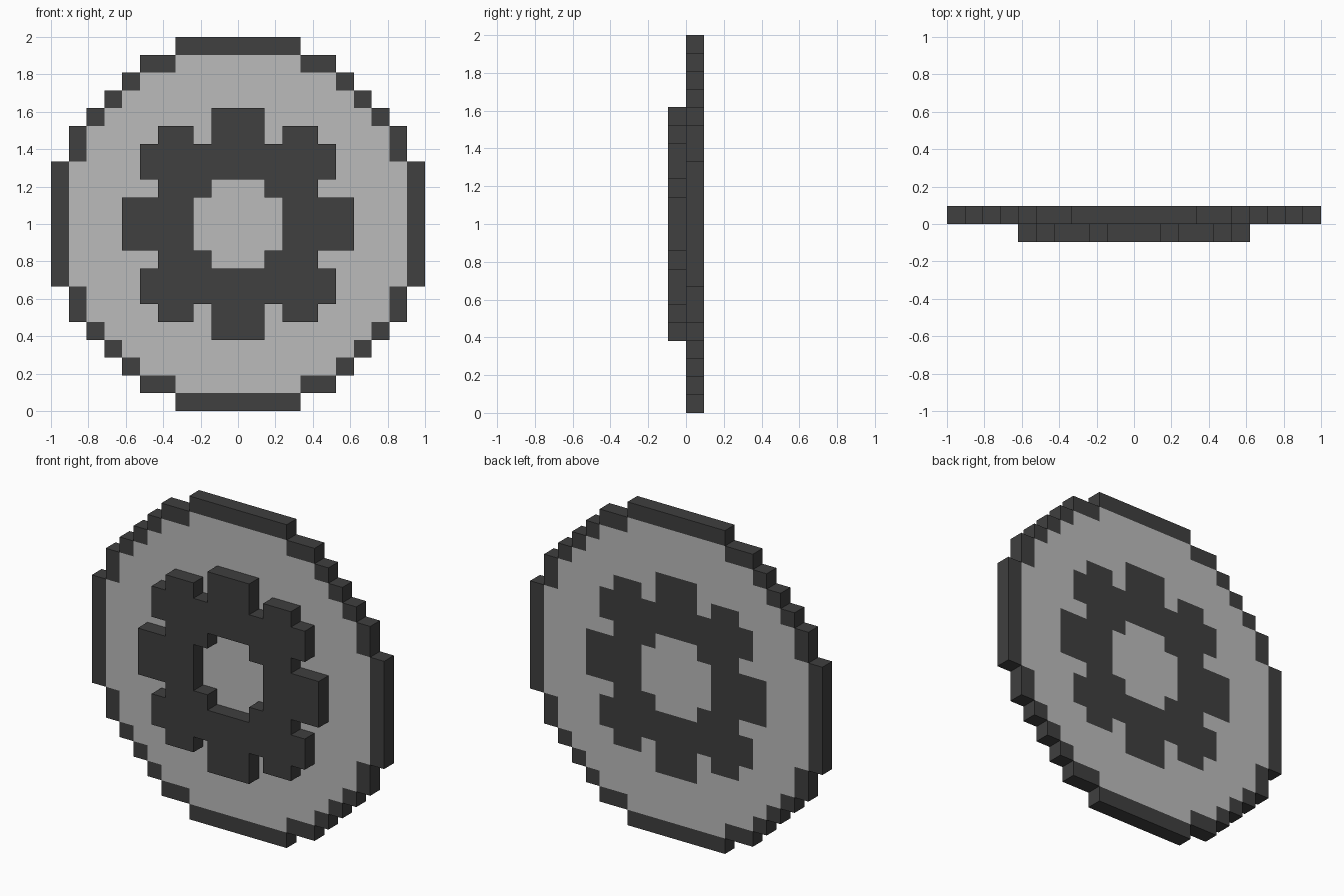
import bpy, bmesh

cube = bpy.data.objects.get("Cube")
if cube:
    bpy.data.objects.remove(cube, do_unlink=True)

U = 2 / 21                      # size of one block; the wheel is 21 blocks wide


def material(name, value):
    m = bpy.data.materials.new(name)
    m.use_nodes = True
    col = (value, value, value, 1)
    m.diffuse_color = col
    bsdf = next(n for n in m.node_tree.nodes if n.type == 'BSDF_PRINCIPLED')
    bsdf.inputs["Base Color"].default_value = col
    return m


dark = material("dark_grey", 0.05)
light = material("light_grey", 0.5)


def block_part(name, cells, y0, y1, mat):
    """Solid slab covering a set of (column, row) blocks between y0 and y1."""
    bm = bmesh.new()
    cache = {}

    def vert(x, y, z):
        key = (x, y, z)
        if key not in cache:
            cache[key] = bm.verts.new((x * U, y * U, 1 + z * U))
        return cache[key]

    def quad(*pts):
        bm.faces.new([vert(*p) for p in pts])

    for i, k in cells:
        a, b, c, d = i - .5, i + .5, k - .5, k + .5
        quad((a, y0, c), (b, y0, c), (b, y0, d), (a, y0, d))
        quad((a, y1, c), (a, y1, d), (b, y1, d), (b, y1, c))
        # walls only along the outline
        if (i - 1, k) not in cells:
            quad((a, y0, c), (a, y0, d), (a, y1, d), (a, y1, c))
        if (i + 1, k) not in cells:
            quad((b, y0, c), (b, y1, c), (b, y1, d), (b, y0, d))
        if (i, k - 1) not in cells:
            quad((a, y0, c), (a, y1, c), (b, y1, c), (b, y0, c))
        if (i, k + 1) not in cells:
            quad((a, y0, d), (b, y0, d), (b, y1, d), (a, y1, d))

    # merge flat faces, keeping one split line so rings stay simple polygons
    for e in bm.edges:
        e.seam = all(abs(v.co.x - U / 2) < 1e-4 for v in e.verts)
    bmesh.ops.dissolve_limit(bm, angle_limit=0.01, verts=bm.verts[:],
                             edges=bm.edges[:], delimit={'SEAM'})
    for e in bm.edges:
        e.seam = False
    me = bpy.data.meshes.new(name)
    bm.to_mesh(me)
    bm.free()
    me.materials.append(mat)
    ob = bpy.data.objects.new(name, me)
    bpy.context.collection.objects.link(ob)
    return ob


# Disc outline: furthest column for each row counted from the centre
DISC = [10, 10, 10, 10, 9, 9, 8, 7, 6, 5, 3]
# Gear: filled column ranges for each row counted from the centre
GEAR = [[(3, 6)], [(3, 6)], [(2, 4)], [(0, 5)], [(0, 5)], [(0, 1), (3, 4)], [(0, 1)]]

R = range(-10, 11)
disc = {(i, k) for i in R for k in R if abs(i) <= DISC[abs(k)]}
gear = {(i, k) for i in R for k in range(-6, 7)
        if any(lo <= abs(i) <= hi for lo, hi in GEAR[abs(k)])}
rim = {(i, k) for i, k in disc
       if not {(i - 1, k), (i + 1, k), (i, k - 1), (i, k + 1)} <= disc}

block_part("rim", rim, 0, 1, dark)
block_part("disc_plate", disc - rim - gear, 0, 1, light)
# The gear stands proud at the front and runs through to the back
block_part("gear", gear, -1, 1, dark)
